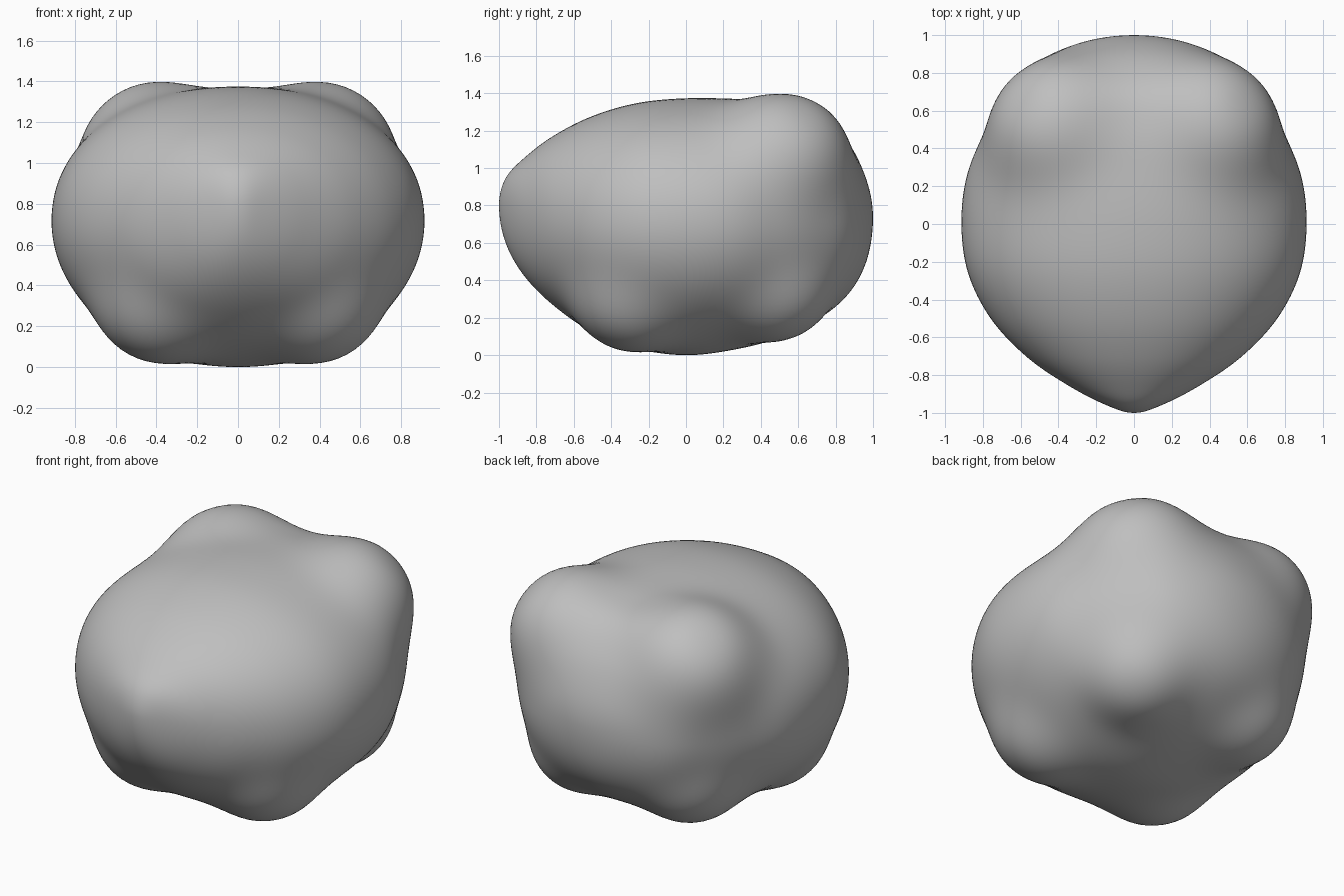
import bpy, bmesh, math
from mathutils import Vector

cube = bpy.data.objects.get("Cube")
if cube:
    bpy.data.objects.remove(cube, do_unlink=True)

# Body outline at even angular steps from nose (y = -1) to rump (y = 1)
WIDTH = [0, .13, .33, .565, .76, .88, .915, .885, .78, .645, .485, .26, 0]
TOP = [.81, .95, 1.06, 1.18, 1.285, 1.355, 1.38, 1.375, 1.35, 1.29, 1.14, .94, .74]
BOTTOM = [.81, .61, .43, .27, .13, .04, .005, .035, .1, .2, .33, .51, .74]
MIDDLE = [.81, .8, .77, .74, .72, .72, .72, .72, .72, .72, .72, .73, .74]
STATIONS, SIDES = 120, 128

# Bumps on the left half: centre, height, reach (mirrored to the right)
BUMPS = [
    ((.51, .58, 1.19), .165, .33),   # ear
    ((.49, -.37, .13), .115, .28),   # front foot
    ((.48, .58, .18), .115, .27),    # back foot
]


def sample(values, u):
    """Smooth interpolation through evenly spaced values, u in 0..1."""
    pos = u * (len(values) - 1)
    i = min(int(pos), len(values) - 2)
    f = pos - i
    b, c = values[i], values[i + 1]
    a = values[i - 1] if i > 0 else 2 * b - c
    d = values[i + 2] if i + 2 < len(values) else 2 * c - b
    return b + .5 * f * (c - a + f * (2*a - 5*b + 4*c - d + f * (3*(b - c) + d - a)))


def power(v, e):
    return math.copysign(abs(v) ** e, v)


def ring(bm, u):
    """One slightly squared cross-section of the body."""
    w, t, b, m = (sample(p, u) for p in (WIDTH, TOP, BOTTOM, MIDDLE))
    verts = []
    for k in range(SIDES):
        a = 2 * math.pi * k / SIDES
        s, c = math.sin(a), math.cos(a)
        e = .94 if c > 0 else 1
        z = m + (t - m if c > 0 else m - b) * power(c, e)
        verts.append(bm.verts.new((w * power(s, e), -math.cos(math.pi * u), z)))
    return verts


# Loft the body from nose to rump
bm = bmesh.new()
rings = [ring(bm, i / STATIONS) for i in range(1, STATIONS)]
for r0, r1 in zip(rings, rings[1:]):
    for k in range(SIDES):
        n = (k + 1) % SIDES
        bm.faces.new((r0[k], r0[n], r1[n], r1[k]))
for loop, y, z in ((rings[0], -1, MIDDLE[0]), (rings[-1], 1, MIDDLE[-1])):
    tip = bm.verts.new((0, y, z))
    for k in range(SIDES):
        bm.faces.new((loop[k], loop[(k + 1) % SIDES], tip))
bmesh.ops.recalc_face_normals(bm, faces=bm.faces[:])
bm.normal_update()

# Swell the ears and feet out of the surface
for v in bm.verts:
    push = 0
    for (x, y, z), height, reach in BUMPS:
        for side in (-1, 1):
            d = (v.co - Vector((side * x, y, z))).length / reach
            push += height * math.exp(-d ** 2.6)
    v.co += v.normal * push

# Soften the transitions
for _ in range(4):
    bmesh.ops.smooth_vert(bm, verts=bm.verts[:], factor=.5,
                          use_axis_x=True, use_axis_y=True, use_axis_z=True)

# Stand it on the ground
low = min(v.co.z for v in bm.verts)
for v in bm.verts:
    v.co.z -= low
for f in bm.faces:
    f.smooth = True

mesh = bpy.data.meshes.new("body")
bm.to_mesh(mesh)
bm.free()
body = bpy.data.objects.new("body", mesh)
bpy.context.collection.objects.link(body)

# Plain grey clay
grey = bpy.data.materials.new("plain grey")
grey.use_nodes = True
colour = (.52, .52, .52, 1)
grey.diffuse_color = colour
for node in grey.node_tree.nodes:
    if node.type == 'BSDF_PRINCIPLED':
        node.inputs["Base Color"].default_value = colour
mesh.materials.append(grey)
